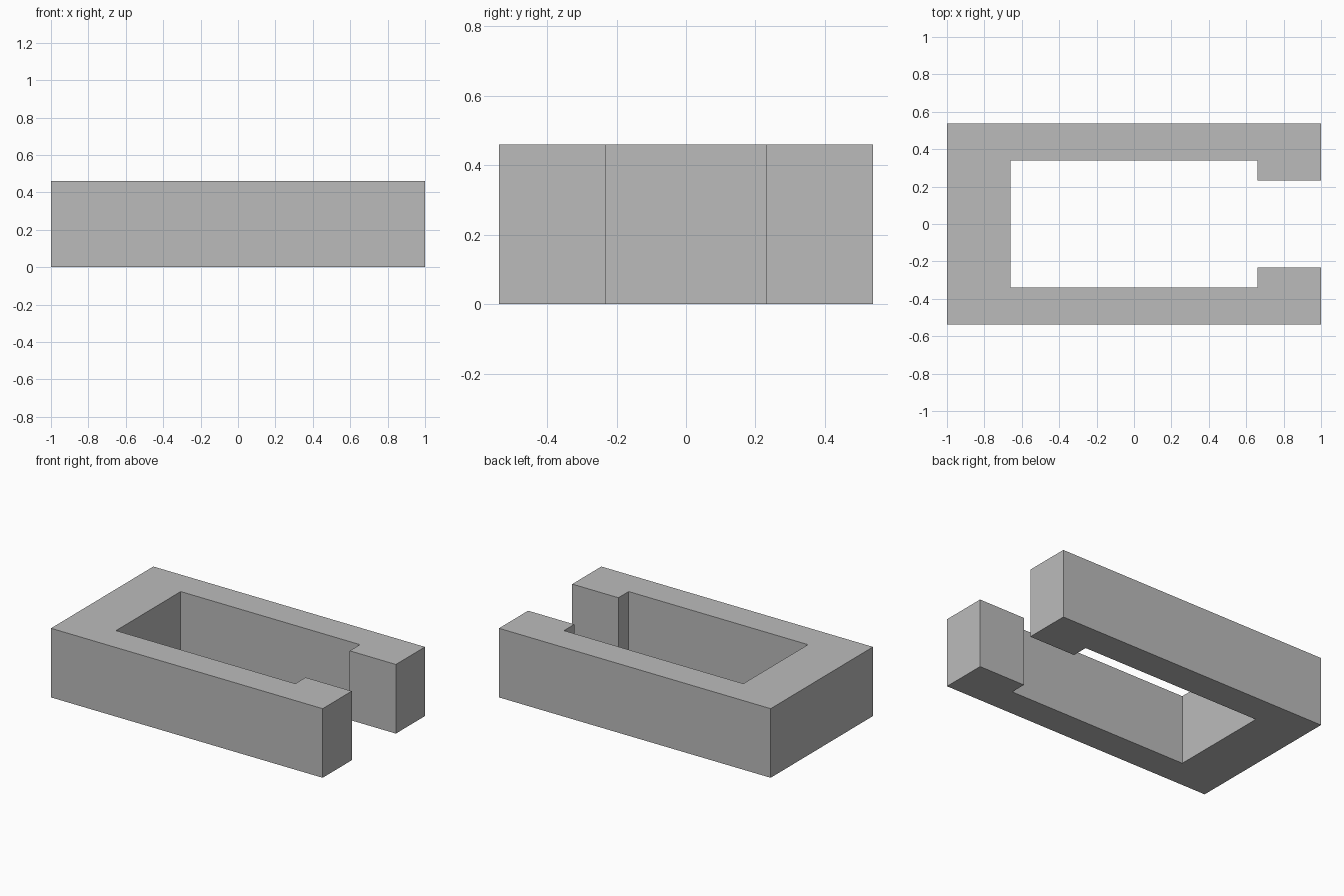
import bpy
import bmesh

cube = bpy.data.objects.get("Cube")
if cube:
    bpy.data.objects.remove(cube, do_unlink=True)

HEIGHT = 0.46

# Single plain grey material
grey = bpy.data.materials.new("plain_grey")
grey.use_nodes = True
colour = (0.5, 0.5, 0.5, 1)
grey.diffuse_color = colour
grey.node_tree.nodes["Principled BSDF"].inputs["Base Color"].default_value = colour

# Half outline of the C-shaped bracket, mirrored across y = 0
half = [(-0.66, 0.34), (0.66, 0.34), (0.66, 0.232),
        (1.0, 0.232), (1.0, 0.538), (-1.0, 0.538)]
outline = half + [(x, -y) for x, y in reversed(half)]

# Bracket body: extrude the outline upward
bm = bmesh.new()
base = bm.faces.new([bm.verts.new((x, y, 0)) for x, y in outline])
top = bmesh.ops.extrude_face_region(bm, geom=[base], use_keep_orig=True)["geom"]
bmesh.ops.translate(bm, vec=(0, 0, HEIGHT),
                    verts=[v for v in top if isinstance(v, bmesh.types.BMVert)])
bmesh.ops.recalc_face_normals(bm, faces=bm.faces)

mesh = bpy.data.meshes.new("clip_bracket")
bm.to_mesh(mesh)
bm.free()
mesh.materials.append(grey)
bracket = bpy.data.objects.new("clip_bracket", mesh)
bpy.context.collection.objects.link(bracket)
